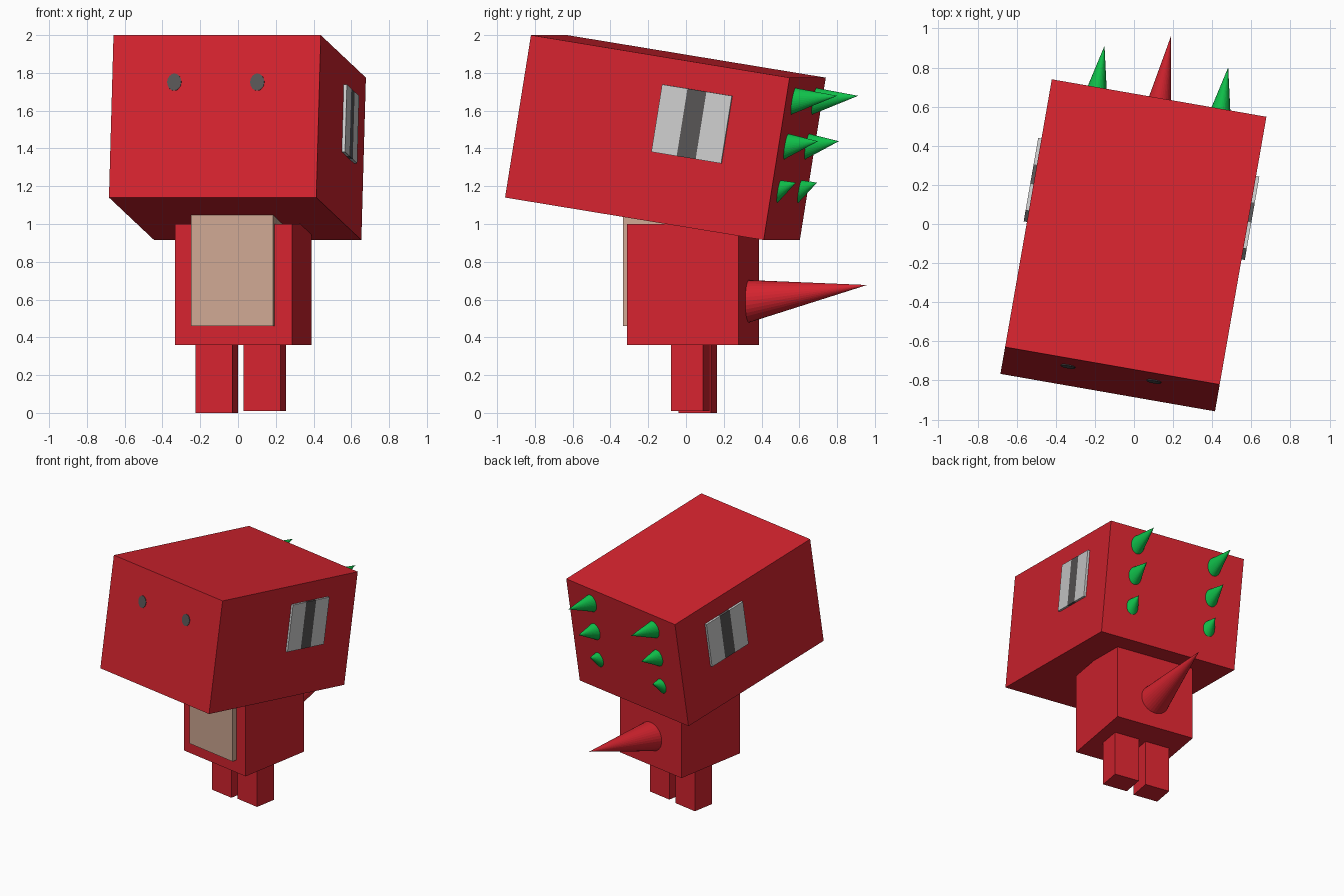
import bpy, bmesh, math
from mathutils import Matrix, Vector

if "Cube" in bpy.data.objects:
    bpy.data.objects.remove(bpy.data.objects["Cube"])


def material(name, rgb):
    m = bpy.data.materials.new(name)
    m.diffuse_color = (*rgb, 1)
    m.use_nodes = True
    m.node_tree.nodes["Principled BSDF"].inputs["Base Color"].default_value = m.diffuse_color
    return m


RED = material("red", (0.66, 0.017, 0.028))
PEACH = material("peach", (0.62, 0.39, 0.29))
GREEN = material("green", (0.005, 0.54, 0.07))
LIGHT = material("light_grey", (0.62, 0.62, 0.62))
DARK = material("dark_grey", (0.095, 0.09, 0.09))

# Local frames: everything is turned slightly, the head also tips back
YAW = Matrix.Rotation(math.radians(-9.9), 4, 'Z')
BODY = Matrix.Translation((0.0275, 0.0375, 0)) @ YAW
HEAD = (Matrix.Translation((-0.003, -0.109, 1.4575)) @ YAW
        @ Matrix.Rotation(math.radians(-9.2), 4, 'X'))
HX, HY, HZ = 0.557, 0.704, 0.4355  # head half sizes


def finish(name, bm, mat, frame):
    bmesh.ops.recalc_face_normals(bm, faces=bm.faces)
    me = bpy.data.meshes.new(name)
    bm.to_mesh(me)
    bm.free()
    me.materials.append(mat)
    ob = bpy.data.objects.new(name, me)
    ob.matrix_world = frame
    bpy.context.collection.objects.link(ob)
    return ob


def box(name, lo, hi, mat, frame):
    lo, hi = Vector(lo), Vector(hi)
    bm = bmesh.new()
    bmesh.ops.create_cube(bm, size=1)
    for v in bm.verts:
        v.co = (lo + hi) / 2 + v.co * (hi - lo)
    return finish(name, bm, mat, frame)


def spike(name, base, tip, rx, rz, mat, frame, sides=32):
    # leaning cone whose base ring lies in a local xz plane
    bm = bmesh.new()
    ring = [bm.verts.new((base[0] + rx * math.cos(a), base[1], base[2] + rz * math.sin(a)))
            for a in (2 * math.pi * i / sides for i in range(sides))]
    top = bm.verts.new(tip)
    for i in range(sides):
        bm.faces.new((ring[i], ring[(i + 1) % sides], top))
    bm.faces.new(ring)
    return finish(name, bm, mat, frame)


# Head, body, belly
box("head", (-HX, -HY, -HZ), (HX, HY, HZ), RED, HEAD)
box("body", (-0.315, -0.3, 0.36), (0.315, 0.3, 1.0), RED, BODY)
box("belly", (-0.22, -0.339, 0.46), (0.22, 0.1, 1.06), PEACH, BODY)

# Legs
for name, x, y, z in (("left_leg", -0.1125, 0.0625, 0.0), ("right_leg", 0.1425, 0.0225, 0.01)):
    box(name, (-0.099, -0.087, z), (0.099, 0.087, 0.38), RED,
        Matrix.Translation((x, y, 0)) @ YAW)

# Tail, pointing back and slightly up
spike("tail", (0, 0.28, 0.588), (0, 0.935, 0.677), 0.116, 0.116, RED, BODY)

# Rows of back spikes: base height, tip height, length, radii
ROWS = ((0.308, 0.375, 0.228, 0.054, 0.072),
        (0.065, 0.121, 0.164, 0.053, 0.070),
        (-0.178, -0.114, 0.083, 0.049, 0.063))

for side, s in (("left", -1), ("right", 1)):
    for i, (zb, zt, length, rx, rz) in enumerate(ROWS):
        spike(f"{side}_spike_{i + 1}", (s * 0.321, HY - 0.003, zb),
              (s * 0.321, HY + length, zt), rx, rz, GREEN, HEAD)

    # Striped side panels: light, dark, light
    cuts = (0.036, 0.1745, 0.2775, 0.416)
    for i, mat in enumerate((LIGHT, DARK, LIGHT)):
        xs = sorted((s * (HX - 0.002), s * (HX + 0.017)))
        box(f"{side}_panel_{i + 1}", (xs[0], cuts[i], -0.071), (xs[1], cuts[i + 1], 0.291),
            mat, HEAD)

    # Front eyes: thin oval plates
    bm = bmesh.new()
    bmesh.ops.create_cone(bm, cap_ends=True, segments=16, radius1=1, radius2=1, depth=1,
                          matrix=Matrix.Rotation(math.pi / 2, 4, 'X'))
    for v in bm.verts:
        v.co = Vector((s * 0.223 + v.co.x * 0.038, -HY + v.co.y * 0.01, 0.183 + v.co.z * 0.046))
    finish(f"{side}_eye", bm, DARK, HEAD)
